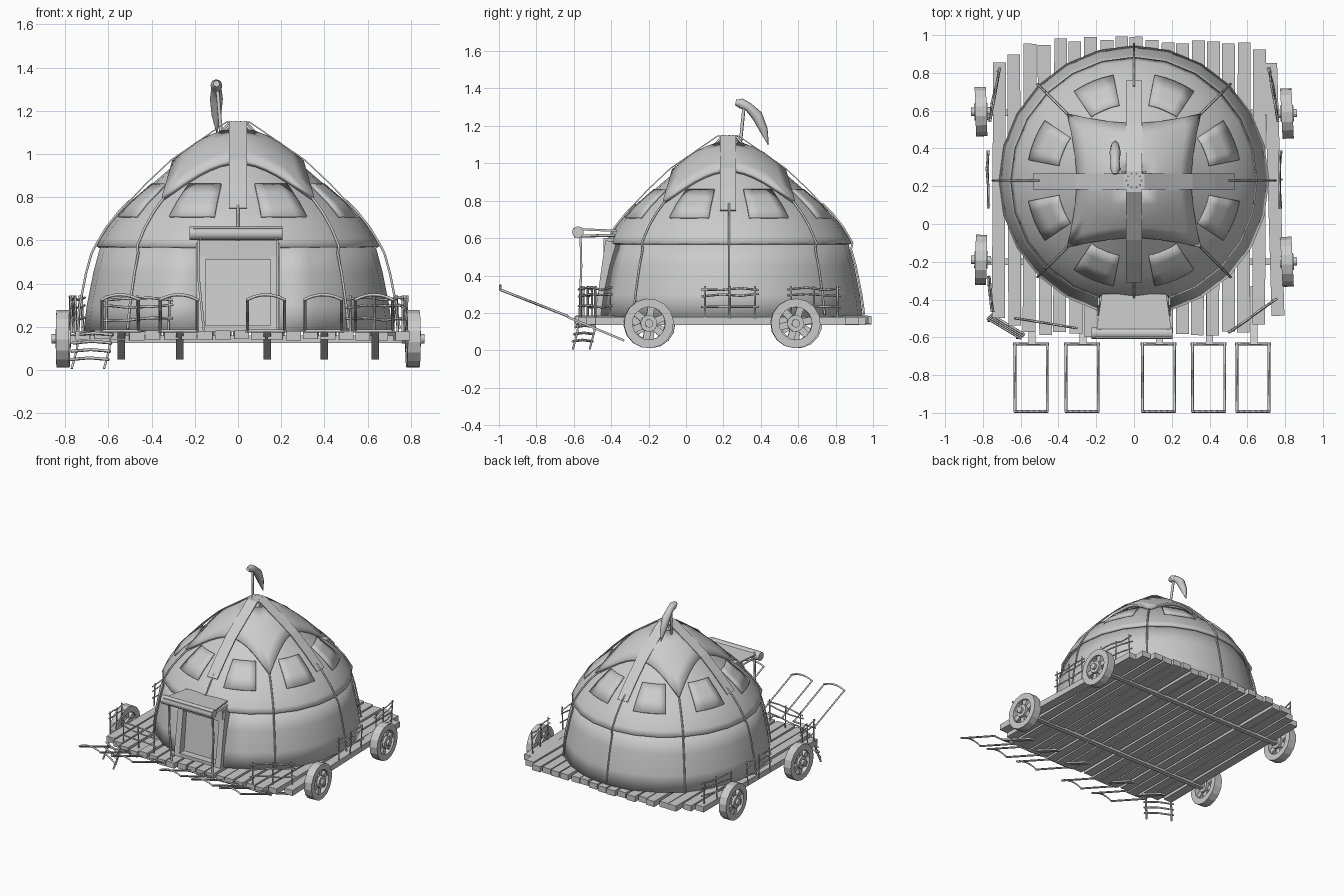
import bpy, bmesh, math, random
from math import sin, cos, pi, radians
from mathutils import Vector, Matrix

if "Cube" in bpy.data.objects:
    bpy.data.objects.remove(bpy.data.objects["Cube"])

random.seed(4)
C = 0.23  # tent centre in y
ROOF = [(0.655, 0.572), (0.635, 0.61), (0.585, 0.685), (0.51, 0.765), (0.41, 0.85),
        (0.30, 0.945), (0.19, 1.03), (0.10, 1.075), (0.0, 1.10)]
WALL = [(0.715, 0.18), (0.70, 0.30), (0.67, 0.45), (0.63, 0.60)]


def interp(r):
    for (r1, z1), (r0, z0) in zip(ROOF, ROOF[1:]):
        if r >= r0:
            return z0 + (z1 - z0) * (r - r0) / (r1 - r0)
    return ROOF[-1][1]


def polar(r, a, z):
    return Vector((r * cos(a), C + r * sin(a), z))


def finish(name, bm, smooth=False):
    bmesh.ops.recalc_face_normals(bm, faces=bm.faces)
    me = bpy.data.meshes.new(name)
    bm.to_mesh(me)
    bm.free()
    ob = bpy.data.objects.new(name, me)
    bpy.context.collection.objects.link(ob)
    if smooth:
        bpy.ops.object.select_all(action='DESELECT')
        ob.select_set(True)
        bpy.context.view_layer.objects.active = ob
        bpy.ops.object.shade_smooth_by_angle(angle=radians(35))
    return ob


def grid(bm, rows, skip=()):
    vs = [[bm.verts.new(p) for p in row] for row in rows]
    for i in range(len(vs) - 1):
        for j in range(len(vs[0]) - 1):
            if j not in skip:
                bm.faces.new((vs[i][j], vs[i][j + 1], vs[i + 1][j + 1], vs[i + 1][j]))


def thicken(ob, t, offset=-1):
    m = ob.modifiers.new("thickness", 'SOLIDIFY')
    m.thickness, m.offset = t, offset
    return ob


def add_box(bm, centre, size, rot=Matrix()):
    bmesh.ops.create_cube(bm, size=1, matrix=Matrix.Translation(centre) @ rot @ Matrix.Diagonal((*size, 1)))


def box(name, centre, size, rot=Matrix()):
    bm = bmesh.new()
    add_box(bm, centre, size, rot)
    return finish(name, bm)


def tubes(name, paths, r, res=0, radii=None):
    cu = bpy.data.curves.new(name, 'CURVE')
    cu.dimensions, cu.bevel_depth, cu.bevel_resolution, cu.use_fill_caps = '3D', r, res, True
    for path in paths:
        sp = cu.splines.new('POLY')
        sp.points.add(len(path) - 1)
        for i, p in enumerate(path):
            sp.points[i].co = (*p, 1)
            sp.points[i].radius = radii[i] if radii else 1
    tmp = bpy.data.objects.new(name, cu)
    bpy.context.collection.objects.link(tmp)
    me = bpy.data.meshes.new_from_object(tmp.evaluated_get(bpy.context.evaluated_depsgraph_get()))
    bpy.data.objects.remove(tmp)
    ob = bpy.data.objects.new(name, me)
    bpy.context.collection.objects.link(ob)
    return ob


# Plank deck and axles
bm = bmesh.new()
for i in range(19):
    x = -0.715 + 0.081 * i
    e = abs(i - 9) / 9
    back = 0.975 - 0.11 * e ** 5 + random.uniform(-0.02, 0.02)
    front = -0.585 + 0.10 * e ** 6 + random.uniform(-0.015, 0.015)
    add_box(bm, (x, (back + front) / 2, 0.16 + random.uniform(-0.004, 0.004)), (0.068, back - front, 0.042),
            Matrix.Rotation(radians(random.uniform(-0.4, 0.4) + (1.5 if i == 18 else 0)), 4, 'Z'))
finish("deck_planks", bm)
for n, y in (("front", -0.20), ("rear", 0.59)):
    box(n + "_axle", (0, y, 0.142), (1.6, 0.035, 0.035))

# Wheels: rim, spokes and hub
for n, x, y in (("front_right", 0.81, -0.20), ("rear_right", 0.81, 0.585),
                ("front_left", -0.81, -0.19), ("rear_left", -0.81, 0.595)):
    bm = bmesh.new()
    section = [(0.133, -0.03), (0.133, 0.03), (0.088, 0.03), (0.088, -0.03), (0.133, -0.03)]
    grid(bm, [[(h, r * cos(k * pi / 8), r * sin(k * pi / 8)) for k in range(17)] for r, h in section])
    bmesh.ops.remove_doubles(bm, verts=bm.verts, dist=1e-5)
    for k in range(3):
        add_box(bm, (0, 0, 0), (0.035, 0.036, 0.19), Matrix.Rotation(k * pi / 3, 4, 'X'))
    for r, d in ((0.045, 0.07), (0.022, 0.105)):
        bmesh.ops.create_cone(bm, cap_ends=True, segments=12, radius1=r, radius2=r, depth=d,
                              matrix=Matrix.Rotation(pi / 2, 4, 'Y'))
    ob = finish(n + "_wheel", bm)
    ob.location = (x, y, 0.144)
    ob.rotation_euler = (random.uniform(0, 1), 0, radians(random.uniform(-3, 3)))

# Tent wall with a door gap at the front
A = [-pi / 2 + k * pi / 12 for k in range(25)]
bm = bmesh.new()
grid(bm, [[polar(r, a, z) for a in A] for r, z in WALL], skip=(0, 23))
bmesh.ops.remove_doubles(bm, verts=bm.verts, dist=1e-5)
thicken(finish("tent_wall", bm, True), 0.02)

# Door surround and door
bm = bmesh.new()
for s in (-1, 1):
    add_box(bm, (s * 0.172, -0.425, 0.38), (0.045, 0.07, 0.41), Matrix.Rotation(radians(-8), 4, 'X'))
add_box(bm, (0, -0.405, 0.555), (0.36, 0.07, 0.09))
add_box(bm, (0, -0.45, 0.19), (0.36, 0.07, 0.03))
finish("door_frame", bm)
box("door", (0, -0.405, 0.36), (0.32, 0.02, 0.36), Matrix.Rotation(radians(-6), 4, 'X'))

# Roof shell
bm = bmesh.new()
grid(bm, [[polar(r, a, z) for a in A] for r, z in ROOF[:-1]])
bmesh.ops.remove_doubles(bm, verts=bm.verts, dist=1e-5)
thicken(finish("tent_roof", bm, True), 0.015)

# Four-pointed felt cap over the roof
bm = bmesh.new()
rows = []
for t in (0.0, 0.25, 0.5, 0.75, 1.0):
    row = []
    for k in range(49):
        a = k * pi / 24
        m = max(abs(cos(a)), abs(sin(a)))
        u = min(abs(cos(a)), abs(sin(a))) / m
        rad = 0.07 + t * (0.305 / m * (1 + 0.16 * u * u) - 0.07)
        row.append(polar(rad, a, interp(rad) + 0.028))
    rows.append(row)
grid(bm, rows)
bmesh.ops.remove_doubles(bm, verts=bm.verts, dist=1e-5)
thicken(finish("roof_cap", bm, True), 0.022)

# Eight roof patches
bm = bmesh.new()
for k in range(8):
    a0 = pi / 8 + k * pi / 4
    grid(bm, [[polar(r, a0 + d, interp(r) + 0.012) for d in (-0.2, -0.1, 0, 0.1, 0.2)]
              for r in (0.41, 0.46, 0.51, 0.57)])
thicken(finish("roof_patches", bm, True), 0.012)

# Crossed straps over the peak
half = [(0.055, 1.15), (0.31, 0.975), (0.43, 0.862), (0.535, 0.765 - 0.04)]
half = [(r, max(z, interp(r) + 0.012)) for r, z in half]
line = [(-r, z) for r, z in half[::-1]] + half
for n, a in (("long", pi / 2), ("cross", 0)):
    bm = bmesh.new()
    grid(bm, [[Vector((p * cos(a) - w * sin(a), C - 0.005 + p * sin(a) + w * cos(a), z)) for p, z in line]
              for w in (-0.042, 0.042)])
    thicken(finish(n + "_strap", bm), 0.006)

# Crown at the peak
bm = bmesh.new()
bmesh.ops.create_cone(bm, cap_ends=True, segments=12, radius1=0.085, radius2=0.04, depth=0.08,
                      matrix=Matrix.Translation((0, C, 1.10)))
finish("crown", bm)
tubes("crown_sticks", [[polar(0.10, k * pi / 5, 1.075), polar(0.035, k * pi / 5, 1.148)] for k in range(10)], 0.007)

# Ropes down the tent
ropes = []
for k in range(8):
    a = k * pi / 4
    start = 0.47 if k % 2 else 0.50
    path = [polar(r, a, interp(r) + 0.012) for r in (start, 0.55, 0.61, 0.66)]
    if k != 6:  # the front rope stops above the door
        lift = 0.025 if k in (0, 4) else 0
        path += [polar(r + 0.008 + lift, a, z) for r, z in ((0.645, 0.54), (0.67, 0.45), (0.70, 0.30), (0.715, 0.19))]
    ropes.append(path)
tubes("tent_ropes", ropes, 0.006, 1)

# Door canopy, rolled flap and posts
bm = bmesh.new()
grid(bm, [[(-0.17, -0.37, 0.645), (0.17, -0.37, 0.645)], [(-0.205, -0.605, 0.655), (0.205, -0.605, 0.655)]])
thicken(finish("door_canopy", bm), 0.012)
bm = bmesh.new()
bmesh.ops.create_cone(bm, cap_ends=True, segments=12, radius1=0.031, radius2=0.031, depth=0.43,
                      matrix=Matrix.Translation((-0.01, -0.578, 0.632)) @ Matrix.Rotation(pi / 2, 4, 'Y'))
finish("rolled_flap", bm, True)
tubes("canopy_posts", [[(s * 0.18, -0.565, 0.66), (s * 0.185, -0.56, 0.45), (s * 0.17 + 0.015, -0.57, 0.16)]
                       for s in (-1, 1)] + [[(s * 0.175, -0.6, 0.61), (s * 0.175, -0.38, 0.615)] for s in (-1, 1)], 0.008)

# Pole topped with a curved horn
tubes("horn_pole", [[(-0.075, 0.285, 1.05), (-0.095, 0.31, 1.30)]], 0.009, 1)
tubes("horn", [[(-0.1, 0.265, 1.325), (-0.1, 0.295, 1.32), (-0.1, 0.335, 1.30), (-0.1, 0.38, 1.255),
                (-0.1, 0.415, 1.18), (-0.098, 0.44, 1.10)]], 0.03, 2, (0.5, 0.9, 0.8, 1.0, 0.75, 0.1))

# Pulling frames at the front
for i, x in enumerate((-0.545, -0.275, 0.13, 0.395, 0.63)):
    rails = [[(x + s * 0.085, -0.63, 0.182), (x + s * 0.085, -0.995, 0.325)] for s in (-1, 1)]
    arch = [[(x + d, -0.993, 0.348 - 3 * d * d) for d in (-0.09, -0.06, -0.03, 0, 0.03, 0.06, 0.09)]]
    cross = [[(x - 0.095, -0.635, 0.18), (x + 0.095, -0.635, 0.18)]]
    tubes(f"pull_frame_{i + 1}", rails + arch + cross, 0.007)
    box(f"pull_shaft_{i + 1}", (x + 0.005, -0.483, 0.116), (0.035, 0.33, 0.012),
        Matrix.Rotation(math.atan2(-0.125, 0.30), 4, 'X'))


# Low stick fences around the deck edge
def fence(name, p, q):
    p, q = Vector((*p, 0)), Vector((*q, 0))
    paths = []
    for t in (0.04, 0.5, 0.96):
        b = p.lerp(q, t)
        paths.append([b + Vector((0, 0, 0.17)), b + Vector((random.uniform(-.01, .01), 0, 0.345))])
    for z in (0.235, 0.295, 0.33):
        paths.append([p.lerp(q, t) + Vector((random.uniform(-.006, .006), 0, z + random.uniform(-.008, .008)))
                      for t in (-0.03, 0.35, 0.7, 1.03)])
    tubes(name, paths, 0.006)


for n, s in (("right", 1), ("left", -1)):
    fence(n + "_middle_fence", (s * 0.775, 0.09), (s * 0.775, 0.38))
    fence(n + "_rear_fence", (s * 0.765, 0.55), (s * 0.715, 0.82))
fence("front_right_fence", (0.51, -0.57), (0.75, -0.40))
fence("front_left_fence", (-0.62, -0.50), (-0.31, -0.55))
fence("left_corner_fence", (-0.77, -0.28), (-0.75, -0.46))

# Ladder at the front left corner
side = Vector((0.15, -0.09, 0))
top = [Vector((-0.74, -0.485, 0.18)), Vector((-0.745, -0.49, 0.10)), Vector((-0.77, -0.515, 0.006))]
steps = [[top[0].lerp(top[2], t) - side * 0.1, top[0].lerp(top[2], t) + side * 0.5 + Vector((0, 0, 0.008)),
          top[0].lerp(top[2], t) + side * 1.1] for t in (0.1, 0.32, 0.54, 0.76)]
tubes("ladder", [top, [p + side for p in top]] + steps, 0.007)
